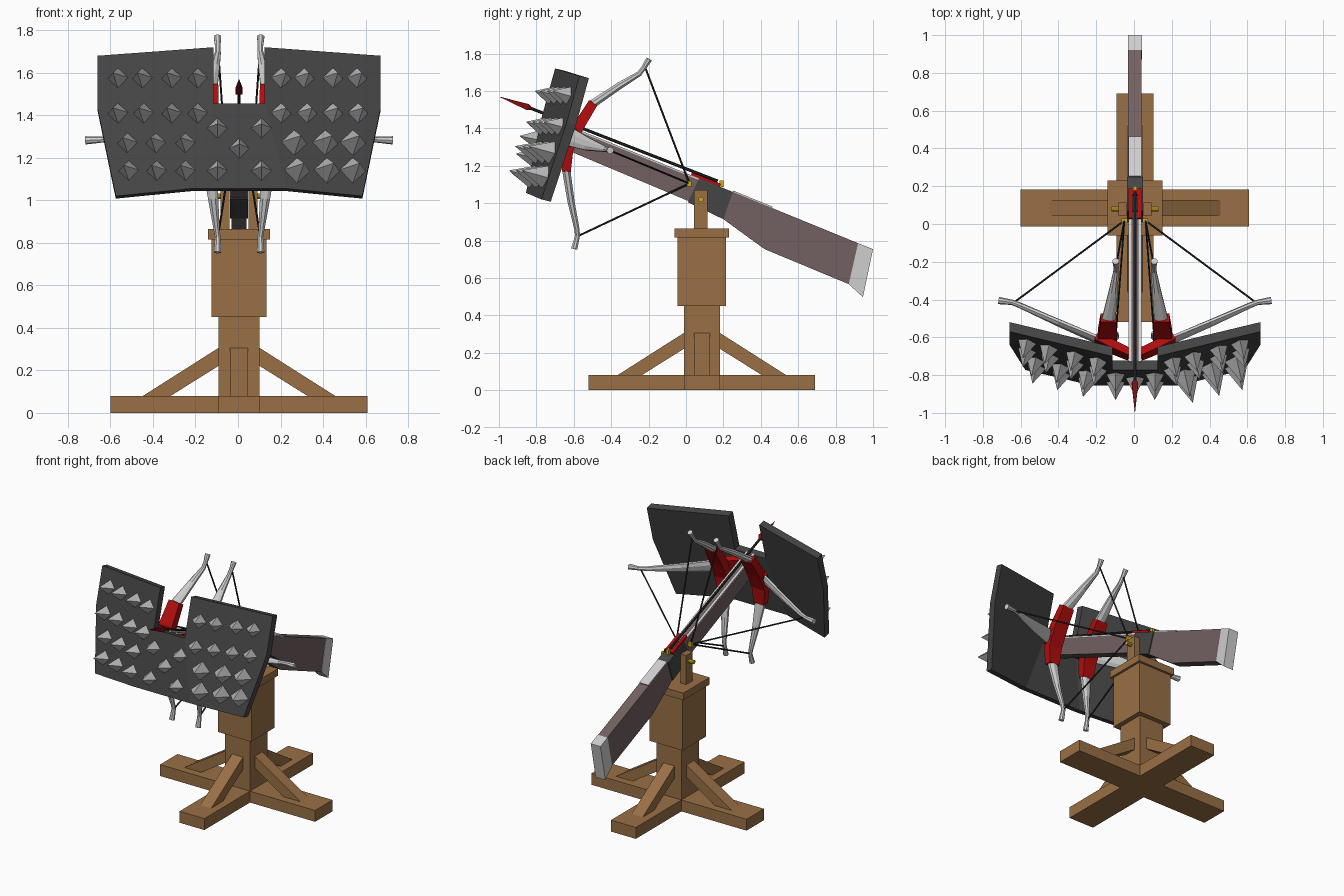
import bpy, bmesh, math
from mathutils import Vector as V

if "Cube" in bpy.data.objects:
    bpy.data.objects.remove(bpy.data.objects["Cube"])

CX = 0.005          # centre line of the machine
CY = 0.085          # centre of the pedestal


def mat(name, r, g, b):
    m = bpy.data.materials.new(name)
    m.diffuse_color = (r, g, b, 1)
    m.use_nodes = True
    m.node_tree.nodes["Principled BSDF"].inputs["Base Color"].default_value = m.diffuse_color
    return m


WOOD = mat("wood", .32, .16, .06)
STOCK = mat("stock_brown", .17, .12, .12)
IRON = mat("dark_iron", .06, .06, .06)
STEEL = mat("light_steel", .62, .62, .62)
SPIKE = mat("spike_grey", .48, .48, .48)
RED = mat("red_paint", .44, .004, .004)
HEAD = mat("dark_red", .22, .004, .004)
GOLD = mat("gold", .6, .42, .01)
CORD = mat("cord_black", .02, .02, .02)


def finish(bm, name, m):
    bmesh.ops.recalc_face_normals(bm, faces=bm.faces)
    me = bpy.data.meshes.new(name)
    bm.to_mesh(me)
    bm.free()
    me.materials.append(m)
    ob = bpy.data.objects.new(name, me)
    bpy.context.collection.objects.link(ob)
    return ob


def skin(rings, name, m):
    """Closed skin over a list of rings of equal length."""
    bm = bmesh.new()
    vs = [[bm.verts.new(p) for p in r] for r in rings]
    n = len(vs[0])
    for a, b in zip(vs, vs[1:]):
        for i in range(n):
            j = (i + 1) % n
            bm.faces.new((a[i], a[j], b[j], b[i]))
    bm.faces.new(vs[0])
    bm.faces.new(vs[-1])
    return finish(bm, name, m)


def prism(name, m, prof, x0, x1):
    """Side profile (y, z) extruded between x0 and x1, about the centre line."""
    return skin([[V((CX + x, y, z)) for y, z in prof] for x in (x0, x1)], name, m)


def box(name, m, x0, x1, y0, y1, z0, z1):
    return prism(name, m, [(y0, z0), (y1, z0), (y1, z1), (y0, z1)], x0, x1)


def loft(name, m, pts, side, n=8):
    """Tapered bar: pts are (position, half size along side, half size across)."""
    side = V(side).normalized()
    rings = []
    for k, (p, a, b) in enumerate(pts):
        t = V(pts[min(k + 1, len(pts) - 1)][0]) - V(pts[max(k - 1, 0)][0])
        u = (side - t * side.dot(t) / t.length_squared).normalized()
        w = t.cross(u).normalized()
        c = 1 / math.cos(math.pi / n)
        rings.append([V(p) + u * (a * c * math.cos((i + .5) * math.tau / n))
                      + w * (b * c * math.sin((i + .5) * math.tau / n)) for i in range(n)])
    return skin(rings, name, m)


def rod(name, m, p, q, r, n=6):
    side = (1, 0, 0) if abs(p[0] - q[0]) < abs(p[1] - q[1]) + abs(p[2] - q[2]) else (0, 0, 1)
    return loft(name, m, [(p, r, r), (q, r, r)], side, n)


# ---- pedestal: crossed feet, post, collar, cap, braces
box("foot_across", WOOD, -.605, .605, CY - .097, CY + .097, 0, .08)
box("foot_along", WOOD, -.097, .097, CY - .605, CY + .605, 0, .0805)
box("post", WOOD, -.097, .097, CY - .097, CY + .097, .08, .46)
box("collar", WOOD, -.13, .13, CY - .13, CY + .13, .45, .82)
box("cap", WOOD, -.146, .146, CY - .146, CY + .146, .815, .865)
for k in range(4):
    a = k * math.pi / 2
    d, s = V((math.cos(a), math.sin(a), 0)), V((-math.sin(a), math.cos(a), 0))
    prof = [(.09, .31), (.455, .078), (.325, .078), (.09, .225)]
    skin([[V((CX, CY, z)) + d * r + s * w for r, z in prof] for w in (-.043, .043)],
         "brace", WOOD)

# ---- fork with pivot pins
for s in (-1, 1):
    box("fork_arm", WOOD, *sorted((s * .044, s * .087)), .042, .115, .86, 1.07)
    rod("pivot_pin", GOLD, (CX + s * .08, .08, 1.02), (CX + s * .125, .08, 1.02), .013, 8)

# ---- stock, receiver and butt
prism("front_stock", STOCK, [(-.73, 1.445), (-.77, 1.34), (.04, 1.0), (.09, 1.115)], -.035, .035)
prism("receiver", IRON, [(.07, 1.133), (.01, 1.005), (.20, .914), (.25, 1.06)], -.042, .042)
prism("rear_stock", STOCK, [(.25, 1.06), (.20, .914), (.42, .754), (.87, .567), (.92, .786)],
      -.036, .036)
prism("butt_plate", STEEL, [(.92, .786), (1.0, .754), (.946, .497), (.87, .567)], -.038, .038)
prism("cheek_plate", STEEL, [(.25, 1.06), (.46, .974), (.463, .981), (.253, 1.067)], -.035, .035)
for s in (-1, 1):
    prism("bolt_rail", STEEL, [(-.73, 1.445), (.07, 1.122), (.073, 1.131), (-.727, 1.454)],
          *sorted((s * .016, s * .034)))
    prism("latch_side", RED, [(.025, 1.145), (.18, 1.085), (.187, 1.103), (.032, 1.165)],
          *sorted((s * .014, s * .034)))
    box("string_hook", GOLD, *sorted((s * .04, s * .07)), .005, .03, 1.09, 1.118)
prism("latch_bar", RED, [(.15, 1.095), (.18, 1.085), (.185, 1.1), (.155, 1.112)], -.016, .016)
box("trigger_stud", GOLD, -.01, .01, .178, .2, 1.085, 1.122)

# ---- bolt
rod("bolt_shaft", CORD, (CX, .17, 1.118), (CX, -.85, 1.515), .007)
loft("bolt_head", HEAD, [((CX, -.825, 1.505), .006, .006), ((CX, -.845, 1.513), .017, .017),
                         ((CX, -.995, 1.568), .001, .001)], (1, 0, 0), 4)

# ---- bows and strings
UP = (0, .36, .93)
for s in (-1, 1):
    def P(x, y, z):
        return (CX + s * x, y, z)

    nock = P(.056, .018, 1.105)
    # side bow limb
    loft("side_bow_grip", RED, [(P(.03, -.69, 1.38), .045, .02), (P(.12, -.65, 1.368), .05, .022),
                                (P(.205, -.61, 1.35), .052, .02)], UP, 4)
    loft("side_bow_limb", STEEL, [(P(.2, -.612, 1.35), .048, .016), (P(.4, -.525, 1.315), .034, .016),
                                  (P(.61, -.43, 1.288), .014, .014), (P(.65, -.415, 1.285), .013, .013),
                                  (P(.722, -.405, 1.282), .018, .018)], UP)
    rod("side_string", CORD, P(.64, -.415, 1.285), nock, .0045)
    # upright bow
    loft("upright_bow_grip", RED, [(P(.14, -.64, 1.17), .04, .024), (P(.145, -.632, 1.29), .05, .03),
                                   (P(.145, -.575, 1.41), .05, .03), (P(.14, -.497, 1.535), .042, .026)],
         (1, 0, 0), 4)
    loft("upper_limb", STEEL, [(P(.138, -.5, 1.53), .036, .022), (P(.115, -.36, 1.625), .024, .019),
                               (P(.1, -.25, 1.692), .014, .014), (P(.1, -.225, 1.725), .013, .013),
                               (P(.102, -.197, 1.77), .017, .017)], (1, 0, 0))
    loft("lower_limb", STEEL, [(P(.138, -.64, 1.175), .036, .022), (P(.122, -.615, 1.01), .024, .019),
                               (P(.105, -.583, .86), .014, .014), (P(.1, -.58, .825), .013, .013),
                               (P(.102, -.598, .755), .017, .017)], (1, 0, 0))
    rod("upper_string", CORD, P(.1, -.22, 1.73), nock, .0045)
    rod("lower_string", CORD, P(.1, -.575, .825), nock, .0045)


# ---- folded shield: swept wings around a notched centre
def front_y(x, z):
    return -.70 + .26 * (x - .12) - .275 * (1.72 - z)


HALF = [(.12, 1.72), (.665, 1.68), (.665, 1.43), (.58, 1.02), (.225, 1.055), (.12, 1.455)]
BACK = V((0, .05, -.012))


def plate(name, pts):
    return skin([pts, [p + BACK for p in pts]], name, IRON)


fold = {}
for s in (-1, 1):
    pts = [V((CX + s * x, front_y(x, z), z)) for x, z in HALF]
    fold[s] = pts[4:]
    plate("shield_wing", pts)
plate("shield_centre", [fold[-1][1], fold[-1][0], fold[1][0], fold[1][1]])


# ---- spikes
def spike(x, z, r, h):
    ax = abs(x - CX)
    edge = .12 + (1.455 - z) * .2625
    if ax > edge:                                   # on a wing
        sx = math.copysign(1, x)
        n, y = V((.26 * sx, -1, .275)).normalized(), front_y(ax, z)
    else:                                           # on the centre
        n, y = V((0, -1, .206)).normalized(), front_y(edge, z)
    c = V((x, y, z)) - n * .004
    u = V((1, 0, 0))
    u = (u - n * u.dot(n)).normalized()
    w = n.cross(u)
    bm = bmesh.new()
    ring = [bm.verts.new(c + (u * math.cos(i * math.pi / 2) + w * math.sin(i * math.pi / 2)) * r)
            for i in range(4)]
    tip = bm.verts.new(c + n * h)
    bm.faces.new(ring)
    for i in range(4):
        bm.faces.new((ring[i], ring[(i + 1) % 4], tip))
    finish(bm, "spike", SPIKE)


ROWS = [(1.58, (-.565, -.45, -.312, -.19, .203, .312, .447, .56)),
        (1.415, (-.565, -.444, -.312, -.19, .203, .325, .447, .565)),
        (1.345, (-.097, .11)), (1.25, (.006,)),
        (1.275, (-.52, -.387, -.247, .264, .41, .54)),
        (1.145, (-.514, -.383, -.247, -.097, .11, .278, .418, .54))]
for z, xs in ROWS:
    for x in xs:
        big = z < 1.3 and x > .2
        spike(x, z - .005, .064 if big else .051, .14 if big else .1)
